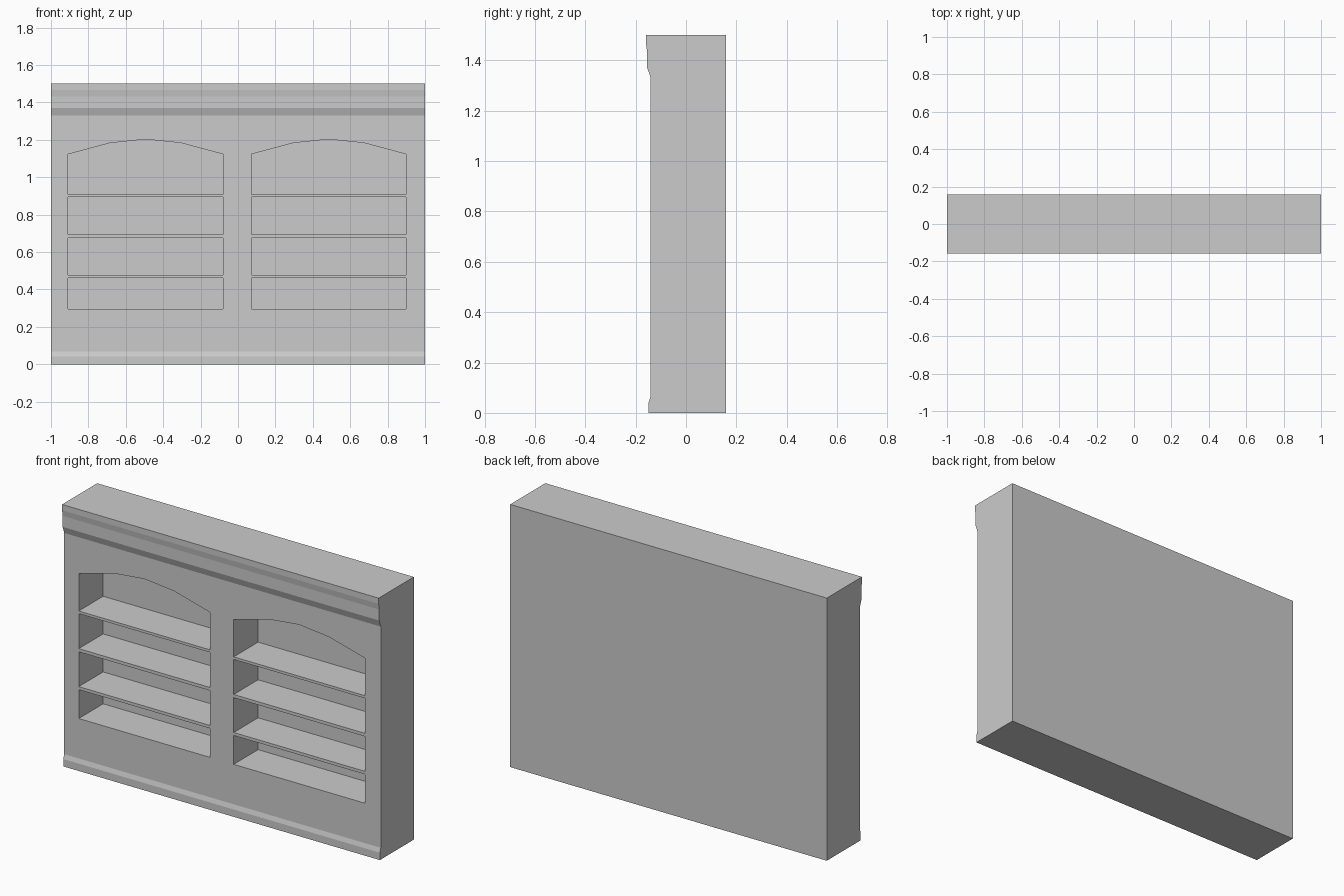
import bpy, bmesh

if "Cube" in bpy.data.objects:
    bpy.data.objects.remove(bpy.data.objects["Cube"])

FRONT, BACK = -0.14, 0.158
NICHE_BACK = 0.08


def extrude_outline(name, points, offset):
    """Make a closed prism from an outline of 3D points and an extrusion vector."""
    bm = bmesh.new()
    face = bm.faces.new([bm.verts.new(p) for p in points])
    result = bmesh.ops.extrude_face_region(bm, geom=[face], use_keep_orig=True)
    verts = [g for g in result["geom"] if isinstance(g, bmesh.types.BMVert)]
    bmesh.ops.translate(bm, verts=verts, vec=offset)
    bmesh.ops.recalc_face_normals(bm, faces=bm.faces)
    mesh = bpy.data.meshes.new(name)
    bm.to_mesh(mesh)
    bm.free()
    obj = bpy.data.objects.new(name, mesh)
    bpy.context.collection.objects.link(obj)
    return obj


# Wall body: side profile with skirting and cornice, swept along x
profile = [(BACK, 0), (-0.148, 0), (-0.148, 0.042), (FRONT, 0.067),
           (FRONT, 1.33), (-0.154, 1.37), (-0.154, 1.433),
           (-0.159, 1.467), (-0.159, 1.5), (BACK, 1.5)]
wall = extrude_outline("bookcase_wall", [(-1, y, z) for y, z in profile], (2, 0, 0))

# Shelf openings: three rectangles and an arched top in each of two niches
HALF = 0.414
rows = [(0.295, 0.46), (0.477, 0.676), (0.694, 0.894)]
arch = [(-HALF, 0.909), (HALF, 0.909), (HALF, 1.123), (0.19, 1.183),
        (0, 1.203), (-0.19, 1.183), (-HALF, 1.123)]
outlines = [[(-HALF, a), (HALF, a), (HALF, b), (-HALF, b)] for a, b in rows] + [arch]

for cx in (-0.494, 0.485):
    for outline in outlines:
        cutter = extrude_outline("niche_cutter", [(cx + x, -0.3, z) for x, z in outline],
                                 (0, NICHE_BACK + 0.3, 0))
        cutter.hide_render = True
        cutter.hide_set(True)
        cut = wall.modifiers.new("niche", 'BOOLEAN')
        cut.operation = 'DIFFERENCE'
        cut.solver = 'EXACT'
        cut.object = cutter
